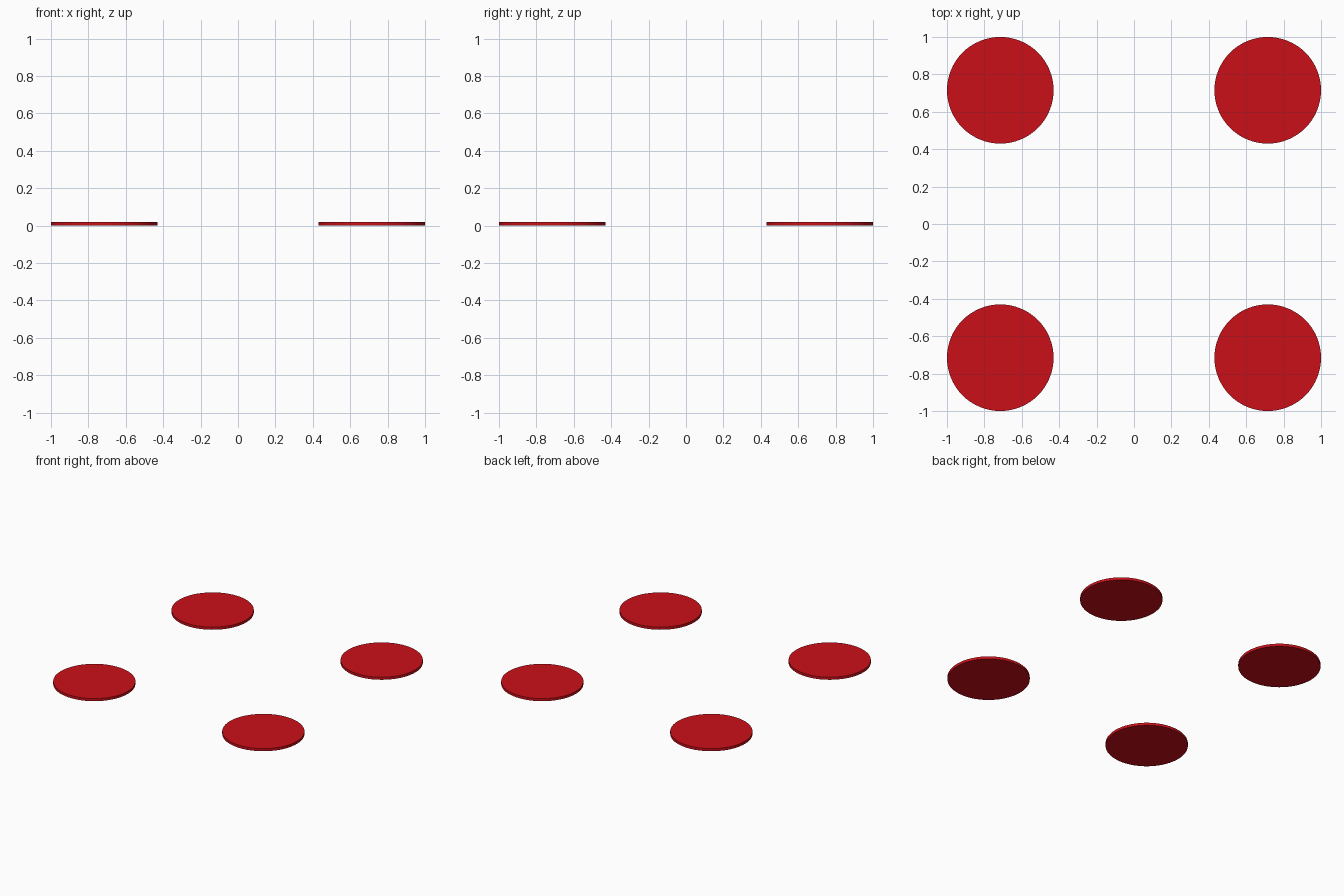
import bpy, math

if "Cube" in bpy.data.objects:
    bpy.data.objects.remove(bpy.data.objects["Cube"])

RADIUS, OFFSET, THICKNESS = 0.285, 0.715, 0.02

red = bpy.data.materials.new("red")
red.diffuse_color = (0.6, 0.005, 0.01, 1)
red.use_nodes = True
red.node_tree.nodes["Principled BSDF"].inputs["Base Color"].default_value = red.diffuse_color


def disc(name, x, y):
    bpy.ops.mesh.primitive_cylinder_add(vertices=64, radius=RADIUS, depth=THICKNESS,
                                        location=(x, y, THICKNESS / 2))
    ob = bpy.context.object
    ob.name = name
    ob.data.materials.append(red)
    bpy.ops.object.shade_smooth_by_angle(angle=math.radians(30))


# Four thin discs, one at each corner of a square
for side, sx in (("left", -1), ("right", 1)):
    for end, sy in (("front", -1), ("back", 1)):
        disc(f"{end}_{side}_disc", sx * OFFSET, sy * OFFSET)
